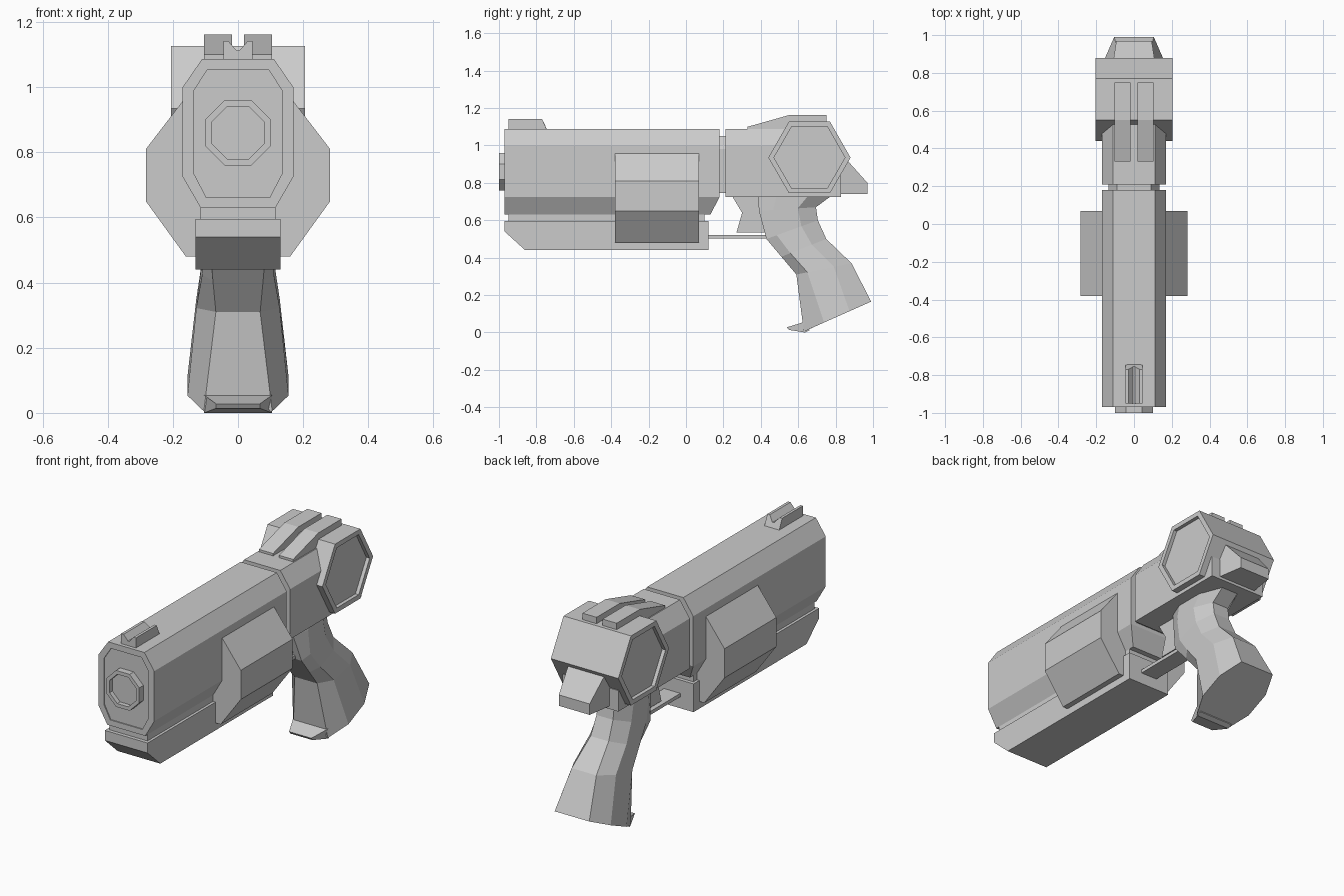
import bpy, bmesh
from mathutils import Vector

if "Cube" in bpy.data.objects:
    bpy.data.objects.remove(bpy.data.objects["Cube"])


def finish(name, bm):
    bmesh.ops.recalc_face_normals(bm, faces=bm.faces)
    me = bpy.data.meshes.new(name)
    bm.to_mesh(me)
    bm.free()
    ob = bpy.data.objects.new(name, me)
    bpy.context.collection.objects.link(ob)
    return ob


def loft(rings):
    """Skin a list of equal-length closed rings and cap both ends."""
    bm = bmesh.new()
    vs = [[bm.verts.new(p) for p in r] for r in rings]
    n = len(vs[0])
    for a, b in zip(vs, vs[1:]):
        for i in range(n):
            j = (i + 1) % n
            bm.faces.new((a[i], a[j], b[j], b[i]))
    bm.faces.new(vs[0][::-1])
    bm.faces.new(vs[-1])
    bmesh.ops.recalc_face_normals(bm, faces=bm.faces)
    return bm


def along_y(half, y0, y1):
    """Mirror a right-hand (x, z) outline and extrude it along y."""
    prof = half + [(-x, z) for x, z in reversed(half)]
    return loft([[(x, y, z) for x, z in prof] for y in (y0, y1)])


def along_x(prof, x0, x1):
    """Extrude a side (y, z) outline along x."""
    return loft([[(x, y, z) for y, z in prof] for x in (x0, x1)])


def recess(bm, normal, rim, depth):
    """Inset end faces facing a direction and sink the inner panel."""
    d = Vector(normal)
    bm.normal_update()
    for f in [f for f in bm.faces if f.normal.dot(d) > 0.99]:
        bmesh.ops.inset_individual(bm, faces=[f], thickness=rim)
        new = bmesh.ops.extrude_discrete_faces(bm, faces=[f])["faces"][0]
        bmesh.ops.translate(bm, verts=new.verts, vec=-d * depth)


# barrel housing, with its lower rear corner cut off
bm = along_y([(.115, .63), (.17, .725), (.17, 1.0), (.11, 1.087)], -.97, .18)
recess(bm, (0, -1, 0), .036, .006)
cut = bmesh.ops.bisect_plane(bm, geom=bm.verts[:] + bm.edges[:] + bm.faces[:],
                             plane_co=(0, .18, .725), plane_no=(0, .095, -.05),
                             clear_outer=True)
bmesh.ops.holes_fill(bm, edges=[e for e in bm.edges if e.is_boundary])
finish("barrel_housing", bm)

# muzzle ring
c, r, k = .86, .1, .0414
bm = along_y([(k, c - r), (r, c - k), (r, c + k), (k, c + r)], -1, -.95)
recess(bm, (0, -1, 0), .021, .025)
finish("muzzle", bm)

# under rail and the narrow web joining it to the barrel
finish("rail_web", along_y([(.115, .57), (.115, .65)], -.95, .10))
finish("under_rail", along_x([(-.97, .595), (-.97, .54), (-.86, .44),
                              (.12, .44), (.12, .595)], -.13, .13))

# faceted drum housing
finish("drum_housing", along_y([(.16, .48), (.283, .65), (.283, .81),
                                (.17, .957)], -.38, .07))

# rear frame, its joint and lower rear block
finish("frame_joint", along_y([(.135, .745), (.135, .98), (.09, 1.05)], .15, .24))
finish("rear_frame", along_y([(.17, .725), (.17, 1.0), (.11, 1.087)], .21, .76))
finish("rear_lower_block", along_y([(.17, .725), (.17, .84)], .7, .83))

# hexagonal side housing with recessed panels
bm = along_x([(.44, .935), (.55, 1.127), (.77, 1.127), (.88, .935),
              (.77, .745), (.55, .745)], -.205, .205)
for s in (1, -1):
    recess(bm, (s, 0, 0), .03, .02)
finish("hex_housing", bm)

# tapered tail spur
prof = [(.80, .99), (.97, .80), (.97, .74), (.80, .74)]
bm = along_x(prof, -.12, .12)
for v in bm.verts:
    if v.co.y > .9:
        v.co.x *= .78
finish("tail_spur", bm)

# sights
for name, s in (("rear_sight_right", 1), ("rear_sight_left", -1)):
    finish(name, along_x([(.33, 1.07), (.33, 1.1), (.55, 1.162), (.75, 1.162),
                          (.75, 1.1)], s * .018, s * .104))
bm = along_y([(.045, 1.075), (.045, 1.142), (.03, 1.142), (.004, 1.112)], -.95, -.74)
for v in bm.verts:
    if v.co.y > -.8 and v.co.z > 1.1:
        v.co.y -= .03 if v.co.z > 1.13 else .015
finish("front_sight", bm)

# trigger and guard bar
finish("trigger", along_x([(.24, .74), (.30, .64), (.27, .535), (.43, .535),
                           (.45, .74)], -.04, .04))
finish("guard_bar", along_x([(.10, .503), (.10, .522), (.47, .522), (.47, .503)],
                            -.05, .05))

# grip: front y, z, back y, z, side width, front width, back width, facet start
rings = []
for fy, fz, by, bz, w, fw, bw, t in (
        (.385, .74, .79, .74, .10, .06, .05, .25),
        (.39, .65, .695, .67, .10, .06, .05, .25),
        (.43, .50, .705, .60, .10, .085, .05, .2),
        (.51, .405, .75, .50, .11, .077, .055, .2),
        (.59, .31, .885, .37, .128, .068, .075, .2),
        (.63, .005, .99, .165, .155, .105, .105, .3)):
    side = [(fw, 0), (w, t), (w, .68), (bw, 1)]
    side += [(-x, u) for x, u in reversed(side)]
    rings.append([(x, fy + (by - fy) * u, fz + (bz - fz) * u) for x, u in side])
finish("grip", loft(rings))

# flared toe at the bottom of the grip
bm = along_x([(.65, .056), (.625, .054), (.54, .028), (.55, .014), (.635, 0),
              (.66, .012)], -.104, .104)
for v in bm.verts:
    if v.co.y < .6:
        v.co.x *= .65
finish("grip_toe", bm)
